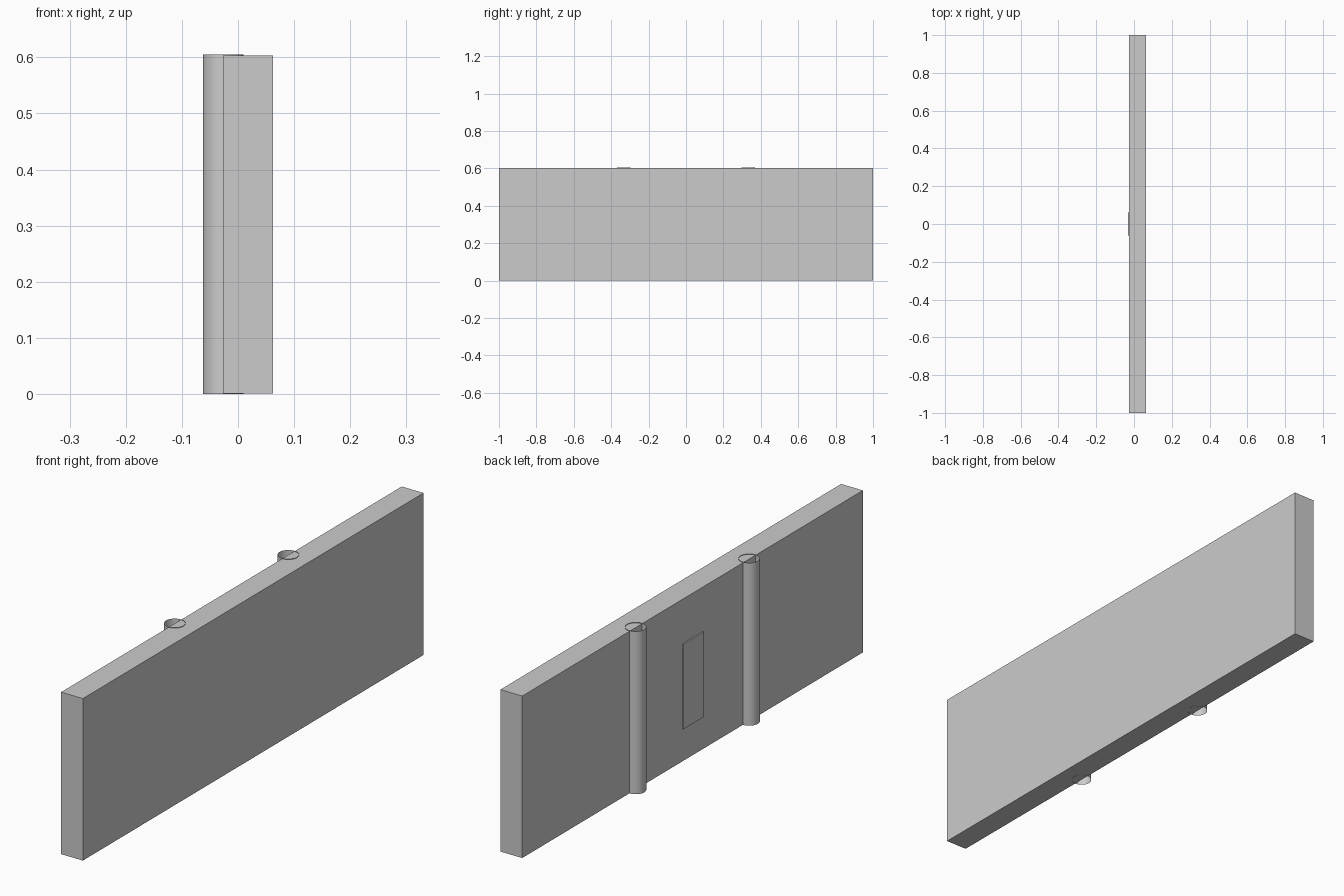
import bpy

if "Cube" in bpy.data.objects:
    bpy.data.objects.remove(bpy.data.objects["Cube"])


def box(name, x, y, z):
    """Box from (min, max) ranges on each axis."""
    bpy.ops.mesh.primitive_cube_add(
        size=1, location=[(a + b) / 2 for a, b in (x, y, z)])
    ob = bpy.context.object
    ob.name = name
    ob.scale = [b - a for a, b in (x, y, z)]
    bpy.ops.object.transform_apply(location=False, rotation=False, scale=True)
    return ob


FACE_X = -0.027   # back face of the slab
HEIGHT = 0.605

# Main wall slab
box("wall_slab", (FACE_X, 0.0625), (-1, 1), (0.001, 0.603))

# Thin raised panel in the middle of the wall
box("wall_panel", (FACE_X - 0.005, FACE_X + 0.005), (-0.06, 0.06), (0.122, 0.438))

# Two open tubes half sunk into the wall
for side, y in (("left", 1 / 3), ("right", -1 / 3)):
    bpy.ops.mesh.primitive_cylinder_add(
        vertices=32, radius=0.036, depth=HEIGHT, end_fill_type='NOTHING',
        location=(FACE_X + 0.0005, y, HEIGHT / 2))
    tube = bpy.context.object
    tube.name = f"column_{side}"
    bpy.ops.object.shade_smooth_by_angle()
